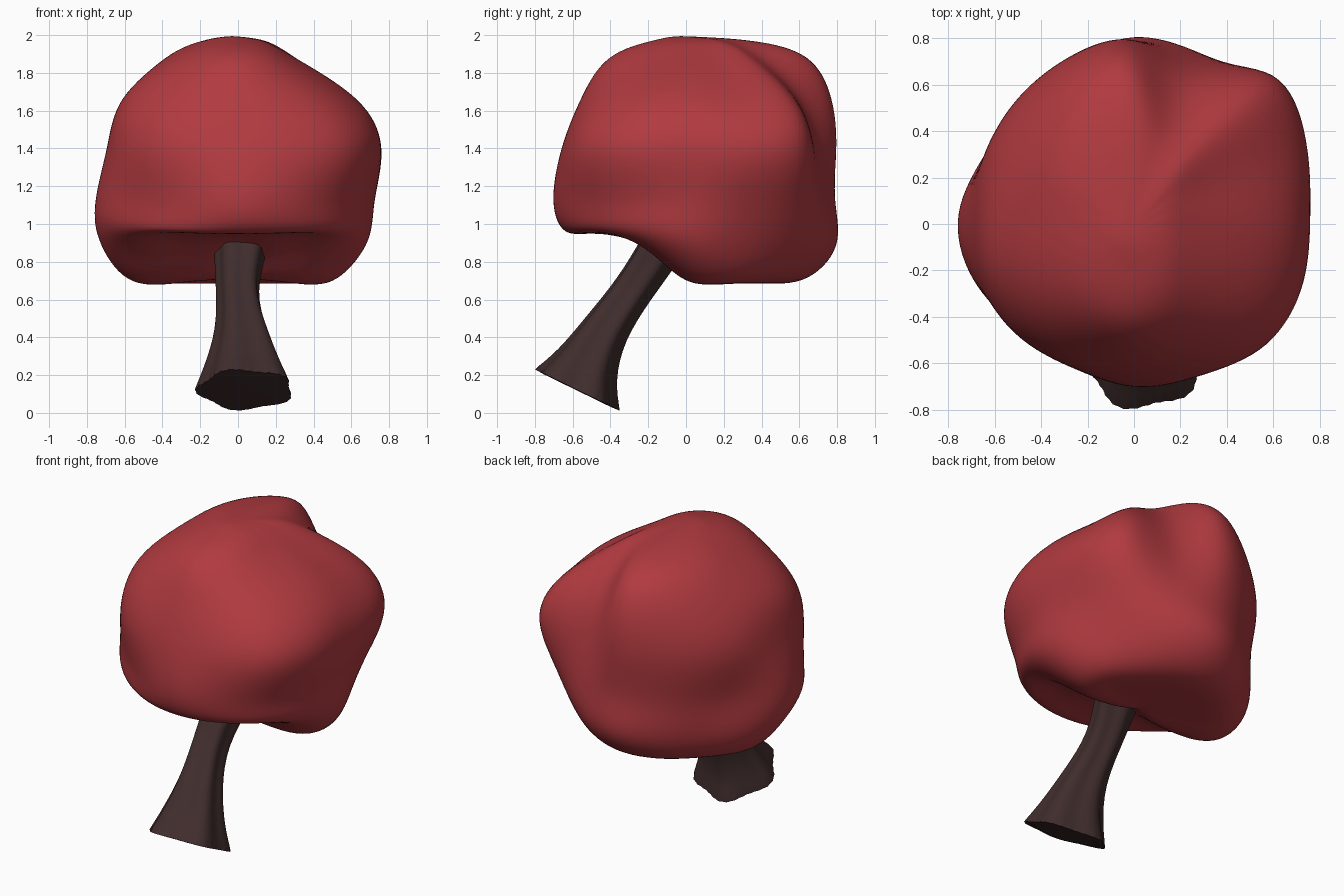
import bpy, bmesh, math
from mathutils import Vector

if "Cube" in bpy.data.objects:
    bpy.data.objects.remove(bpy.data.objects["Cube"])


def material(name, rgb):
    m = bpy.data.materials.new(name)
    m.use_nodes = True
    m.diffuse_color = (*rgb, 1)
    bsdf = m.node_tree.nodes["Principled BSDF"]
    bsdf.inputs["Base Color"].default_value = (*rgb, 1)
    bsdf.inputs["Roughness"].default_value = 0.8
    return m


def add_object(name, bm, mat, levels):
    """Make a smooth subdivided object from a cage."""
    bmesh.ops.recalc_face_normals(bm, faces=bm.faces)
    mesh = bpy.data.meshes.new(name)
    bm.to_mesh(mesh)
    bm.free()
    mesh.materials.append(mat)
    ob = bpy.data.objects.new(name, mesh)
    bpy.context.collection.objects.link(ob)
    sub = ob.modifiers.new("Round", 'SUBSURF')
    sub.levels = sub.render_levels = levels
    return ob


def skin(bm, rings):
    """Bridge consecutive rings of points with quads; return the vertex loops."""
    loops = [[bm.verts.new(p) for p in ring] for ring in rings]
    for lower, upper in zip(loops, loops[1:]):
        for k in range(len(lower)):
            n = (k + 1) % len(lower)
            bm.faces.new((lower[k], lower[n], upper[n], upper[k]))
    return loops


def fan(bm, loop, tip):
    """Close a loop with triangles meeting at a tip."""
    v = bm.verts.new(tip)
    for a, b in zip(loop, loop[1:] + loop[:1]):
        bm.faces.new((a, b, v))


def sharpen(p, before, after):
    """Push a cage point out so the rounded surface passes through it."""
    return p + (2 * p - before - after) / 5


red = material("leaf red", (0.44, 0.043, 0.051))
brown = material("bark brown", (0.052, 0.026, 0.026))

# Canopy: lumpy rings; radii run counterclockwise from +x in equal steps
under = [.48, .52, .50, .52, .56, .56, .54, .56, .55, .48, .50, .53, .54, .52, .48, .44]
skirt = [.68, .64, .65, .70, .75, .69, .65, .68, .72, .71, .69, .68, .68, .69, .70, .69]
lower = [.71, .71, .76, .73, .73, .69, .66, .66, .75, .74, .69, .70, .75, .74, .73, .71]
middle = [.75, .80, .85, .67, .75, .72, .70, .69, .68, .71, .73, .71, .70, .74, .81, .79]
upper = [.63, .63, .74, .57, .72, .68, .63, .60, .61, .64, .63, .60, .60, .61, .64, .64]
crown = [.29, .31, .40, .37, .59, .55, .47, .41, .37, .37, .40, .44, .46, .42, .35, .30]

# Each level: radii, scale, height, how far its front is lifted
levels = [
    (under, .5, .70, .26), (under, 1, .70, .25), (skirt, 1, .89, .07),
    (lower, 1, 1.12, 0), (middle, 1, 1.4, 0), (upper, 1, 1.66, 0),
    (crown, 1, 1.88, 0), (crown, .5, 1.965, 0),
]
STEPS = len(under)
bottom, top = Vector((0, .05, .71)), Vector((-.04, -.06, 2.0))
rings = []
for radii, scale, height, lift in levels:
    ring = []
    for k, r in enumerate(radii):
        a = math.tau * k / STEPS
        x, y = r * scale * math.cos(a), .05 + r * scale * math.sin(a)
        t = min(max((.05 - y) / .4, 0), 1)
        ring.append(Vector((x, y, height + lift * t * t * (3 - 2 * t))))
    rings.append(ring)
rings = [[sharpen(p, ring[k - 1], ring[(k + 1) % STEPS]) for k, p in enumerate(ring)]
         for ring in rings]
padded = [[bottom] * STEPS] + rings + [[top] * STEPS]
rings = [[sharpen(p, below[k], above[k]) for k, p in enumerate(ring)]
         for below, ring, above in zip(padded, rings, padded[2:])]
bm = bmesh.new()
loops = skin(bm, rings)
fan(bm, loops[0], bottom)
fan(bm, loops[-1], top)
canopy = add_object("canopy", bm, red, 3)
for p in canopy.data.polygons:
    p.use_smooth = True

# Trunk: leaning, grooved rings (centre, half width, half depth, tilt in degrees)
sections = [
    ((.04, -.58, .12), .255, .245, 26),
    ((.035, -.53, .25), .20, .165, 28),
    ((.025, -.43, .45), .13, .115, 33),
    ((-.01, -.275, .66), .10, .10, 35),
    ((.02, -.13, .88), .14, .115, 33),
    ((.02, 0, 1.1), .15, .12, 33),
]
SIDES = 30
rings = []
for i, (centre, width, depth, tilt) in enumerate(sections):
    t = math.radians(tilt)
    across = Vector((0, math.cos(t), -math.sin(t)))
    ring = []
    for k in range(SIDES):
        a = math.tau * k / SIDES
        r = 1 + 0.09 * math.cos(5 * a + 3.5 + 0.15 * i)
        ring.append(Vector(centre) + across * depth * r * math.sin(a)
                    + Vector((width * r * math.cos(a), 0, 0)))
    rings.append(ring)
bm = bmesh.new()
loops = skin(bm, rings)
foot = bm.faces.new(loops[0])
bm.faces.new(loops[-1])
crease = bm.edges.layers.float.new("crease_edge")
for e in foot.edges:
    e[crease] = 0.8
trunk = add_object("trunk", bm, brown, 2)

# Keep the rim of the trunk foot crisp
bpy.ops.object.select_all(action='DESELECT')
trunk.select_set(True)
bpy.context.view_layer.objects.active = trunk
bpy.ops.object.shade_smooth_by_angle(angle=math.radians(50))
